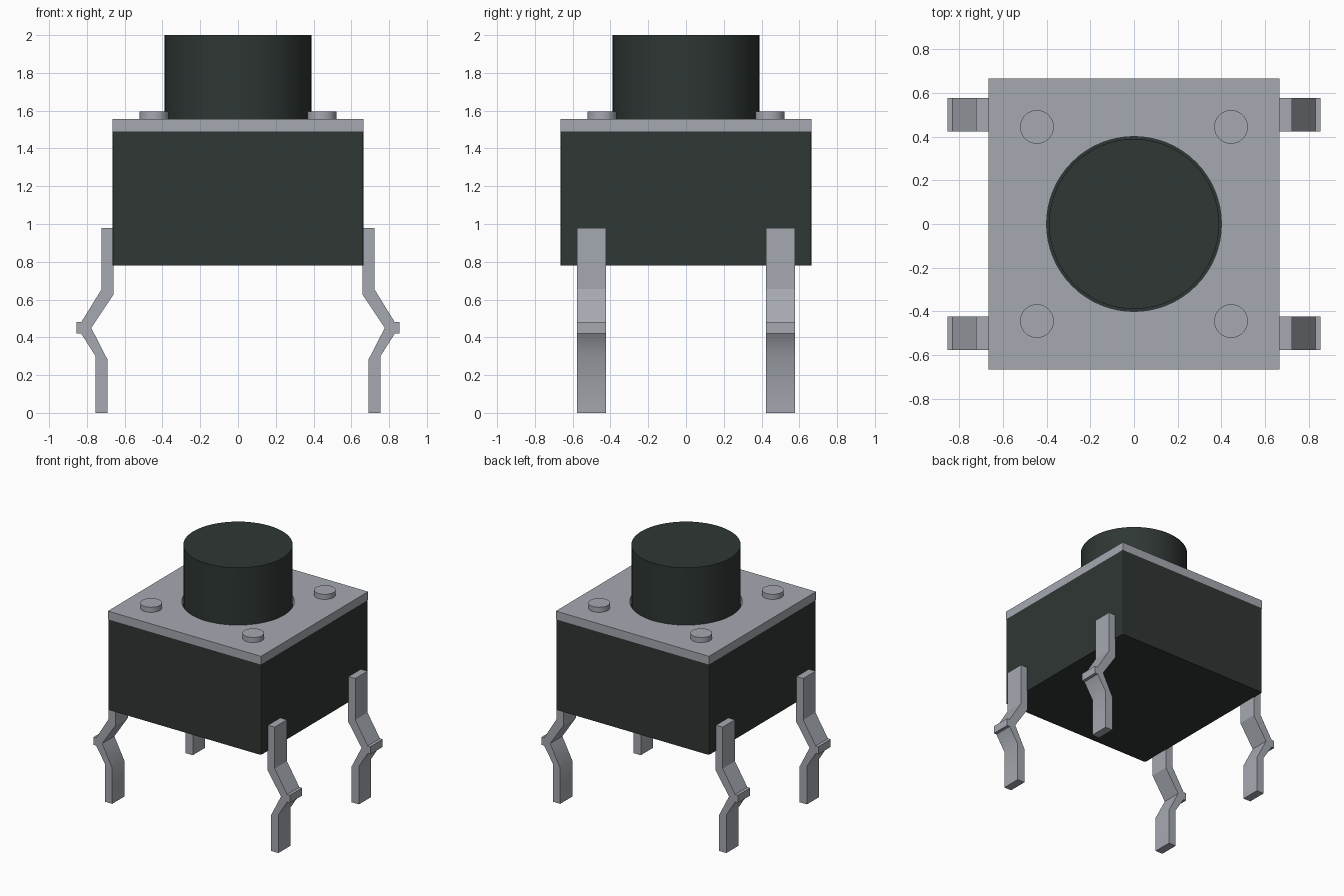
import bpy, bmesh, math
from mathutils import Vector

cube = bpy.data.objects.get("Cube")
if cube:
    bpy.data.objects.remove(cube, do_unlink=True)


def material(name, color):
    m = bpy.data.materials.new(name)
    m.use_nodes = True
    m.diffuse_color = color
    bsdf = next(n for n in m.node_tree.nodes if n.type == 'BSDF_PRINCIPLED')
    bsdf.inputs["Base Color"].default_value = color
    return m


DARK = material("dark plastic", (0.028, 0.038, 0.035, 1))
METAL = material("grey metal", (0.375, 0.397, 0.435, 1))
HALF = 0.665          # half width of the housing


def finish(bm, name, mat):
    bmesh.ops.recalc_face_normals(bm, faces=bm.faces)
    mesh = bpy.data.meshes.new(name)
    bm.to_mesh(mesh)
    bm.free()
    mesh.materials.append(mat)
    obj = bpy.data.objects.new(name, mesh)
    bpy.context.collection.objects.link(obj)
    return obj


def smooth(bm, is_soft):
    """Smooth all faces, keeping every edge sharp that is not soft."""
    for f in bm.faces:
        f.smooth = True
    for e in bm.edges:
        e.smooth = is_soft(e)


def extrude(bm, faces, offset):
    res = bmesh.ops.extrude_face_region(bm, geom=faces)
    verts = [g for g in res["geom"] if isinstance(g, bmesh.types.BMVert)]
    bmesh.ops.translate(bm, verts=verts, vec=offset)


def cylinder(name, x, y, r, z0, z1, mat, sides=64):
    bm = bmesh.new()
    bmesh.ops.create_cone(bm, cap_ends=True, segments=sides,
                          radius1=r, radius2=r, depth=z1 - z0)
    smooth(bm, lambda e: e.calc_face_angle(0) < 0.6)
    obj = finish(bm, name, mat)
    obj.location = (x, y, (z0 + z1) / 2)
    return obj


# Housing block with slightly softened vertical corners
bm = bmesh.new()
bmesh.ops.create_cube(bm, size=1)
bmesh.ops.scale(bm, vec=(2 * HALF, 2 * HALF, 0.71), verts=bm.verts)
bmesh.ops.translate(bm, vec=(0, 0, 1.135), verts=bm.verts)
upright = [e for e in bm.edges
           if abs(e.verts[0].co.z - e.verts[1].co.z) > 0.1]
bmesh.ops.bevel(bm, geom=upright, offset=0.012, segments=2,
                profile=0.5, affect='EDGES')
finish(bm, "housing", DARK)

# Cover plate with a round opening
bm = bmesh.new()
square = [(HALF, HALF), (-HALF, HALF), (-HALF, -HALF), (HALF, -HALF)]
circle = [(0.4 * math.cos(a), 0.4 * math.sin(a))
          for a in (math.tau * i / 64 for i in range(64))]
for loop in (square, circle):
    vs = [bm.verts.new((x, y, 1.49)) for x, y in loop]
    for a, b in zip(vs, vs[1:] + vs[:1]):
        bm.edges.new((a, b))
bmesh.ops.triangle_fill(bm, edges=bm.edges[:], use_beauty=True)
extrude(bm, bm.faces[:], (0, 0, 0.065))
smooth(bm, lambda e: e.calc_face_angle(0) < 0.6)
finish(bm, "cover_plate", METAL)

# Push button and the four rivets
cylinder("button", 0, 0, 0.389, 1.48, 2.0, DARK)
for sx, side in ((1, "left"), (-1, "right")):
    for sy, end in ((-1, "front"), (1, "back")):
        cylinder(f"rivet_{end}_{side}", sx * 0.444, sy * 0.444,
                 0.077, 1.54, 1.595, METAL, 32)

# Bent legs: one side profile, extruded across the leg width
LEG = [(0.66, 0.98), (0.722, 0.98), (0.722, 0.655), (0.83, 0.48),
       (0.854, 0.48), (0.854, 0.42), (0.83, 0.42), (0.754, 0.30),
       (0.754, 0), (0.69, 0), (0.69, 0.28), (0.777, 0.45), (0.66, 0.625)]
for sx, side in ((1, "left"), (-1, "right")):
    for sy, end in ((-1, "front"), (1, "back")):
        bm = bmesh.new()
        face = bm.faces.new([bm.verts.new((sx * x, sy * 0.5 - 0.076, z))
                             for x, z in LEG])
        extrude(bm, [face], (0, 0.152, 0))
        bmesh.ops.recalc_face_normals(bm, faces=bm.faces)
        # only the lower bend is soft
        smooth(bm, lambda e: e.calc_face_angle(0) < 0.65
               and max(v.co.z for v in e.verts) < 0.35)
        finish(bm, f"leg_{end}_{side}", METAL)
